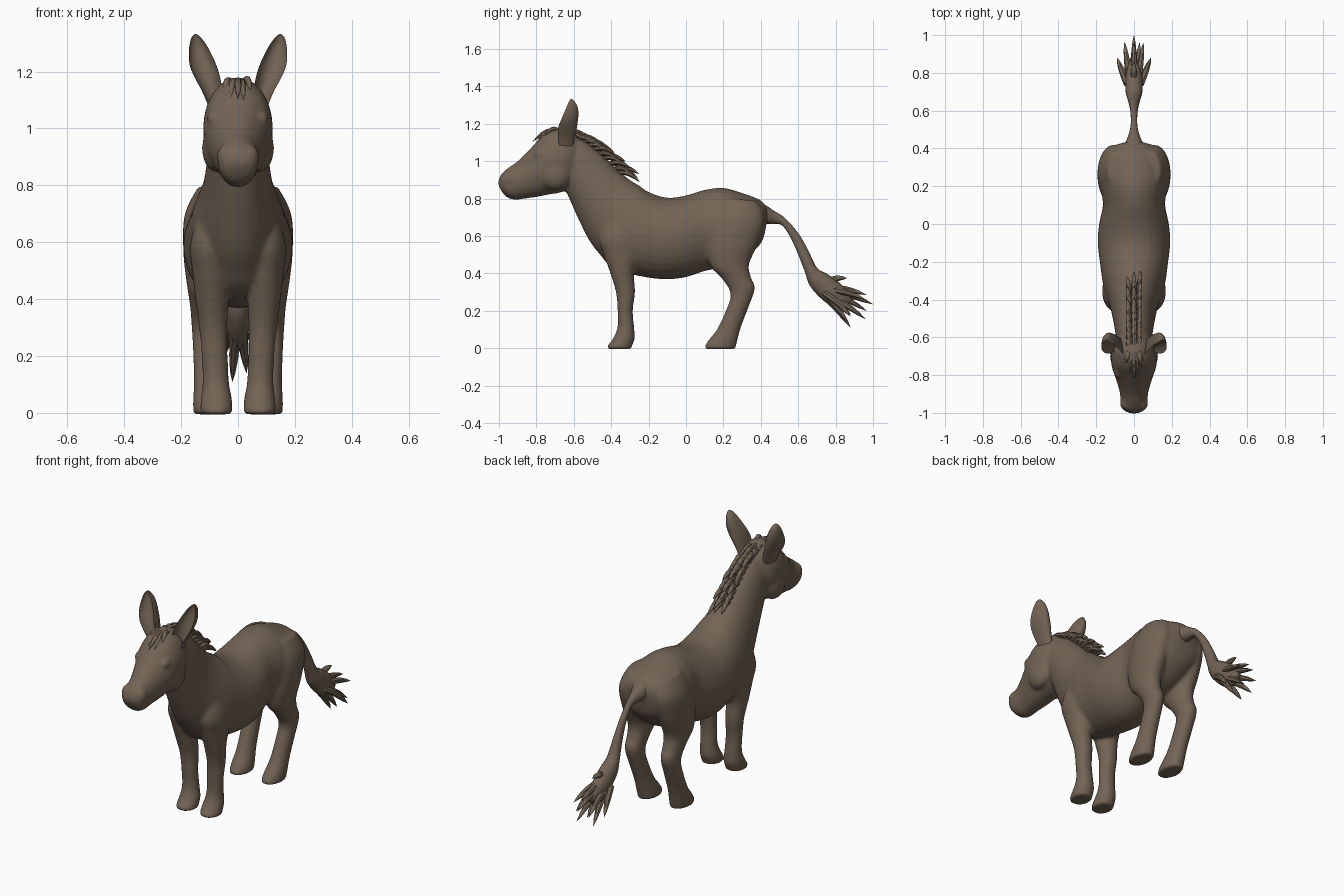
import bpy, bmesh, math, random
from mathutils import Vector

if "Cube" in bpy.data.objects:
    bpy.data.objects.remove(bpy.data.objects["Cube"], do_unlink=True)
random.seed(4)

coat = bpy.data.materials.new("brown_coat")
coat.use_nodes = True
colour = (0.17, 0.125, 0.09, 1)
coat.diffuse_color = colour
bsdf = coat.node_tree.nodes["Principled BSDF"]
bsdf.inputs["Base Color"].default_value = colour
bsdf.inputs["Roughness"].default_value = 0.9


def skin(bm, rings):
    """Bridge rings of points into a closed tube."""
    loops = [[bm.verts.new(p) for p in ring] for ring in rings]
    n = len(loops[0])
    for a, b in zip(loops, loops[1:]):
        for i in range(n):
            j = (i + 1) % n
            bm.faces.new((a[i], a[j], b[j], b[i]))
    bm.faces.new(loops[0][::-1])
    bm.faces.new(loops[-1])


def smooth_path(rows, steps=5):
    """Catmull-Rom interpolation of rows of numbers."""
    pts = [Vector(r) for r in rows]
    pts = [pts[0]] + pts + [pts[-1]]
    out = []
    for a, b, c, d in zip(pts, pts[1:], pts[2:], pts[3:]):
        for k in range(steps):
            t = k / steps
            out.append(b + (c - a) * (t / 2) + (a * 2 - b * 5 + c * 4 - d) * (t * t / 2)
                       + (b * 3 - a - c * 3 + d) * (t ** 3 / 2))
    return out + [pts[-1]]


def loft(bm, rows, side=1, n=28):
    """Rows: x centre, half width, then the y, z of two opposite edge points."""
    rings = []
    for x, w, y0, z0, y1, z1 in smooth_path(rows):
        p, q = Vector((x * side, y0, z0)), Vector((x * side, y1, z1))
        mid, half = (p + q) / 2, (p - q) / 2
        angles = [2 * math.pi * i / n for i in range(n)]
        rings.append([mid + half * math.cos(t) + Vector((w * math.sin(t), 0, 0)) for t in angles])
    skin(bm, rings)


def spike(bm, root, tip, radius, bend=0.02, n=7):
    """A pointed, slightly bowed lock of hair."""
    root, tip = Vector(root), Vector(tip)
    turn = (tip - root).to_track_quat('Z', 'Y')
    rings = []
    for k in range(7):
        t = k / 6
        centre = root.lerp(tip, t) + Vector((0, 0, bend * math.sin(math.pi * t)))
        r = radius * (0.7 + 0.9 * t) * (1 - t) ** 0.75 + 0.0006
        rings.append([centre + turn @ Vector((r * math.cos(a), r * math.sin(a), 0))
                      for a in (2 * math.pi * i / n for i in range(n))])
    skin(bm, rings)


def finish(bm, name):
    bmesh.ops.recalc_face_normals(bm, faces=bm.faces)
    mesh = bpy.data.meshes.new(name)
    bm.to_mesh(mesh)
    bm.free()
    mesh.materials.append(coat)
    obj = bpy.data.objects.new(name, mesh)
    bpy.context.collection.objects.link(obj)
    bpy.ops.object.select_all(action='DESELECT')
    obj.select_set(True)
    bpy.context.view_layer.objects.active = obj
    bpy.ops.object.shade_smooth_by_angle(angle=math.radians(50))
    return obj


# Torso and neck, rump to poll
bm = bmesh.new()
loft(bm, [(0, .04, .44, .74, .43, .66), (0, .13, .40, .79, .40, .56),
          (0, .175, .30, .83, .30, .47), (0, .175, .20, .857, .18, .43),
          (0, .165, .10, .847, .10, .412), (0, .185, 0, .817, 0, .38),
          (0, .192, -.10, .805, -.10, .368), (0, .18, -.20, .835, -.22, .38),
          (0, .165, -.25, .87, -.38, .42), (0, .145, -.30, .90, -.46, .50),
          (0, .125, -.36, .95, -.52, .58), (0, .11, -.44, 1.03, -.58, .70),
          (0, .10, -.52, 1.1, -.62, .79), (0, .09, -.60, 1.14, -.65, .86),
          (0, .07, -.66, 1.15, -.68, .92)])

# Head
loft(bm, [(0, .06, -.56, 1.10, -.58, .90), (0, .10, -.60, 1.15, -.62, .86),
          (0, .12, -.67, 1.18, -.66, .835), (0, .12, -.75, 1.155, -.74, .82),
          (0, .10, -.82, 1.08, -.80, .808), (0, .078, -.90, 1.0, -.86, .80),
          (0, .07, -.95, .965, -.92, .793), (0, .062, -.988, .93, -.968, .815),
          (0, .025, -1.005, .89, -.998, .86)])

# Legs, cheeks and eyelids on both sides
for side in (1, -1):
    loft(bm, [(.075, .05, -.42, .76, -.28, .76), (.097, .07, -.465, .6, -.25, .6),
              (.097, .064, -.44, .5, -.25, .5), (.092, .058, -.405, .4, -.277, .4),
              (.087, .05, -.375, .3, -.272, .3), (.082, .046, -.366, .2, -.284, .2),
              (.078, .047, -.367, .11, -.276, .1), (.076, .055, -.392, .05, -.274, .05),
              (.076, .057, -.42, .012, -.288, .012), (.076, .055, -.418, -.005, -.29, -.005)], side)
    loft(bm, [(.09, .05, .2, .8, .38, .79), (.108, .08, .14, .7, .42, .69),
              (.115, .077, .11, .56, .385, .56), (.115, .064, .13, .44, .338, .45),
              (.115, .054, .19, .375, .347, .38), (.115, .048, .238, .29, .369, .32),
              (.112, .046, .212, .2, .335, .22), (.108, .047, .165, .1, .297, .12),
              (.105, .053, .125, .05, .277, .05), (.103, .055, .1, .012, .268, .012),
              (.103, .053, .102, -.005, .265, -.005)], side)
    for place, size in (((.075, -.70, .93), (.052, .085, .085)),
                        ((.087, -.78, 1.035), (.022, .035, .026)),
                        ((.04, -.95, .90), (.035, .04, .045))):
        ball = bmesh.ops.create_uvsphere(bm, u_segments=16, v_segments=10, radius=1)["verts"]
        bmesh.ops.scale(bm, vec=size, verts=ball)
        bmesh.ops.translate(bm, vec=(place[0] * side, place[1], place[2]), verts=ball)
body = finish(bm, "body")
fuse = body.modifiers.new("fuse", 'REMESH')
fuse.mode = 'VOXEL'
fuse.voxel_size = 0.009
fuse.use_smooth_shade = True
soften = body.modifiers.new("soften", 'SMOOTH')
soften.factor = 0.5
soften.iterations = 9

# Cupped ears: crescent sections with the hollow facing forward
ear_rows = [(.075, .03, -.64, 1.08, .035), (.09, .036, -.64, 1.13, .045),
            (.108, .045, -.633, 1.18, .05), (.122, .047, -.623, 1.22, .045),
            (.133, .04, -.613, 1.26, .038), (.141, .029, -.609, 1.295, .027),
            (.147, .016, -.611, 1.32, .014), (.149, .003, -.613, 1.332, .003)]
for side, name in ((1, "left_ear"), (-1, "right_ear")):
    bm = bmesh.new()
    rings = []
    for x, a, y, z, b in smooth_path(ear_rows, 4):
        ring = []
        for i in range(24):
            t = 2 * math.pi * i / 24
            s = math.sin(t)
            depth = 2 * s if s > 0 else -1.1 * s
            ring.append((side * (x + a * math.cos(t)), y - b + b * depth, z))
        rings.append(ring)
    skin(bm, rings)
    finish(bm, name)

# Mane: overlapping locks swept back along the crest
bm = bmesh.new()
crest = smooth_path([(-.67, 1.15), (-.6, 1.135), (-.52, 1.085), (-.44, 1.015), (-.36, .94)], 3)
for k, (y, z) in enumerate(crest):
    for x in (-.024, 0, .024):
        length = random.uniform(.10, .14) - abs(x)
        drop = random.uniform(.01, .04) + abs(x) * .5
        spike(bm, (x, y, z), (x * 1.5, y + length, z - drop), .019, .018)
finish(bm, "mane")

# Forelock between the ears
bm = bmesh.new()
for x, y, z in ((-.05, -.75, 1.12), (-.025, -.79, 1.11), (0, -.82, 1.105),
                (.02, -.80, 1.10), (.045, -.76, 1.13)):
    spike(bm, (x * .5, -.67, 1.16), (x, y, z), .018, .025)
finish(bm, "forelock")

# Tail with its tuft
bm = bmesh.new()
loft(bm, [(0, .06, .36, .80, .36, .68), (0, .05, .42, .768, .42, .665),
          (0, .03, .47, .735, .47, .665), (0, .018, .53, .695, .515, .655),
          (0, .018, .60, .615, .56, .59), (0, .024, .65, .53, .60, .50),
          (0, .035, .70, .43, .635, .41), (0, .045, .75, .40, .665, .33),
          (0, .045, .82, .35, .74, .25), (0, .03, .87, .30, .81, .215),
          (0, .01, .89, .26, .86, .23)], n=18)
for x, y, z in ((0, 1, .235), (.03, .96, .155), (-.02, .88, .11), (.09, .88, .17),
                (-.09, .88, .18), (.05, .96, .26), (-.05, .965, .20), (0, .86, .375),
                (.03, .865, .14), (0, .965, .285)):
    spike(bm, (x * .4, .74, .25 + z * .25), (x, y, z), .024, .012)
finish(bm, "tail")
